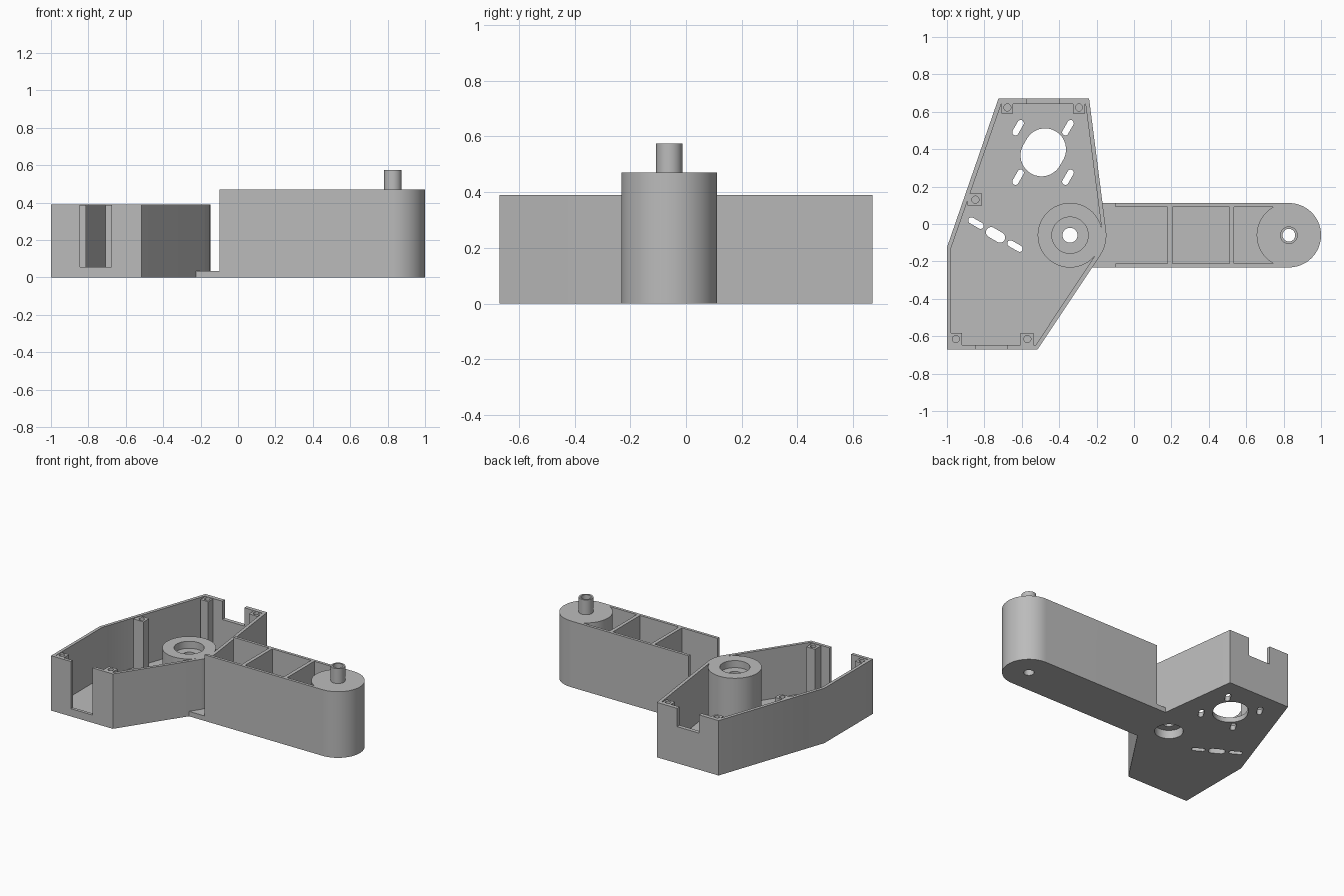
import bpy, bmesh, math
from mathutils import Vector

if "Cube" in bpy.data.objects:
    bpy.data.objects.remove(bpy.data.objects["Cube"])

grey = bpy.data.materials.new("matte_grey")
grey.diffuse_color = (0.5, 0.5, 0.5, 1)
grey.use_nodes = True
grey.node_tree.nodes["Principled BSDF"].inputs["Base Color"].default_value = grey.diffuse_color


def prism(name, pts, z0, z1):
    """Extrude a counter-clockwise outline from z0 to z1."""
    bm = bmesh.new()
    low = [bm.verts.new((x, y, z0)) for x, y in pts]
    top = [bm.verts.new((x, y, z1)) for x, y in pts]
    bm.faces.new(low[::-1])
    bm.faces.new(top)
    n = len(pts)
    for i in range(n):
        j = (i + 1) % n
        bm.faces.new((low[i], low[j], top[j], top[i]))
    me = bpy.data.meshes.new(name)
    bm.to_mesh(me)
    bm.free()
    me.materials.append(grey)
    ob = bpy.data.objects.new(name, me)
    bpy.context.collection.objects.link(ob)
    return ob


def arc(cx, cy, r, a0, a1, n):
    return [(cx + r * math.cos(math.radians(a0 + (a1 - a0) * i / n)),
             cy + r * math.sin(math.radians(a0 + (a1 - a0) * i / n))) for i in range(n + 1)]


def circle(cx, cy, r, n=64):
    return arc(cx, cy, r, 0, 360, n)[:-1]


def rect(x0, x1, y0, y1):
    return [(x0, y0), (x1, y0), (x1, y1), (x0, y1)]


def slot(cx, cy, length, width, angle):
    """Rounded slot outline, length measured end to end."""
    h, a = (length - width) / 2, math.radians(angle)
    dx, dy = h * math.cos(a), h * math.sin(a)
    return (arc(cx + dx, cy + dy, width / 2, angle - 90, angle + 90, 16)
            + arc(cx - dx, cy - dy, width / 2, angle + 90, angle + 270, 16))


def inset(pts, d):
    """Move every edge of an outline inwards by d."""
    out, n = [], len(pts)
    for i in range(n):
        p, q, r = (Vector(pts[k % n]) for k in (i - 1, i, i + 1))
        e, f = (q - p).normalized(), (r - q).normalized()
        a, b = Vector((-e.y, e.x)), Vector((-f.y, f.x))
        out.append(tuple(q + (a + b) * d / (1 + a.dot(b))))
    return out


def combine(ob, pts, z0, z1, op='DIFFERENCE'):
    """Add or cut a prism, then discard the helper."""
    tool = prism("helper", pts, z0, z1)
    mod = ob.modifiers.new("shape", 'BOOLEAN')
    mod.operation, mod.solver, mod.object = op, 'EXACT', tool
    bpy.context.view_layer.objects.active = ob
    bpy.ops.object.modifier_apply(modifier=mod.name)
    bpy.data.objects.remove(tool)


BX, EX, CY = -0.342, 0.828, -0.06       # boss centre, arm end centre, arm axis
FLOOR, CASE_H, ARM_H, R = 0.035, 0.39, 0.47, 0.172

# Case shell: tapered tray that wraps the pivot boss
outline = ([(-1, -0.67), (-0.515, -0.67)] + arc(BX, CY, 0.194, -33, 7.3, 12)
           + [(-0.24, 0.67), (-0.725, 0.67), (-1, -0.125)])
inner = [(x, min(y, 0.642)) for x, y in inset(outline, 0.022)]
case = prism("case", outline, 0, CASE_H)
combine(case, inner, FLOOR, 0.6)

# Pivot boss with bearing seats on both sides
combine(case, circle(BX, CY, R + 0.001), 0.01, CASE_H, 'UNION')
combine(case, circle(BX, CY, 0.04), -0.1, 0.6)
combine(case, circle(BX, CY, 0.097), CASE_H - 0.05, 0.6)
combine(case, circle(BX, CY, 0.092), -0.1, 0.06)

# Screw posts with pilot holes
for x0, x1, y0, y1, hx, hy in [(-0.708, -0.647, 0.59, 0.66, -0.677, 0.623),
                               (-0.327, -0.262, 0.59, 0.66, -0.294, 0.623),
                               (-0.99, -0.92, -0.66, -0.583, -0.952, -0.615),
                               (-0.606, -0.538, -0.66, -0.583, -0.57, -0.615),
                               (-0.89, -0.812, 0.1, 0.163, -0.848, 0.13)]:
    combine(case, rect(x0, x1, y0, y1), 0.02, CASE_H - 0.004, 'UNION')
    combine(case, circle(hx, hy, 0.019, 24), 0.2, 0.6)

# Cable openings in the front and back walls
combine(case, rect(-0.845, -0.675, -0.8, -0.62), 0.055, 0.6)
combine(case, rect(-0.572, -0.4, 0.6, 0.8), 0.26, 0.6)

# Motor opening, its adjustment slots and the row of sensor slots
combine(case, slot(-0.485, 0.383, 0.262, 0.225, 60), -0.1, 0.2)
for x in (-0.62, -0.353):
    for y in (0.515, 0.25):
        combine(case, slot(x, y, 0.09, 0.034, 60), -0.1, 0.2)
for x, y, length, width in [(-0.845, 0.005, 0.09, 0.034),
                            (-0.74, -0.058, 0.11, 0.056),
                            (-0.636, -0.118, 0.09, 0.034)]:
    combine(case, slot(x, y, length, width, -30), -0.1, 0.2)

# Arm: round-ended beam with open bays between ribs
arm = prism("arm", [(-0.1, CY - R)] + arc(EX, CY, R, -90, 90, 40) + [(-0.1, CY + R)], 0, ARM_H)
W = R - 0.02
for x0, x1 in [(-0.2, 0.18), (0.205, 0.51)]:
    combine(arm, rect(x0, x1, CY - W, CY + W), FLOOR, 0.6)
a = math.degrees(math.asin(W / R))
combine(arm, [(0.535, CY + W), (0.535, CY - W)] + arc(EX, CY, R, 180 + a, 180 - a, 30), FLOOR, 0.6)

# Arm floor tongue joining the case, trimmed to its wall
combine(arm, rect(-0.3, -0.05, CY - R, CY + R), 0, FLOOR, 'UNION')
combine(arm, outline, -0.1, 0.6)

# Hollow pin on the arm end, bored right through
combine(arm, circle(EX, CY, 0.047, 40), 0.4, 0.575, 'UNION')
combine(arm, circle(EX, CY, 0.034, 40), -0.1, 0.7)

# Smooth the round surfaces, keep edges crisp
for ob in (case, arm):
    bpy.ops.object.select_all(action='DESELECT')
    ob.select_set(True)
    bpy.context.view_layer.objects.active = ob
    bpy.ops.object.shade_smooth_by_angle(angle=math.radians(30))
